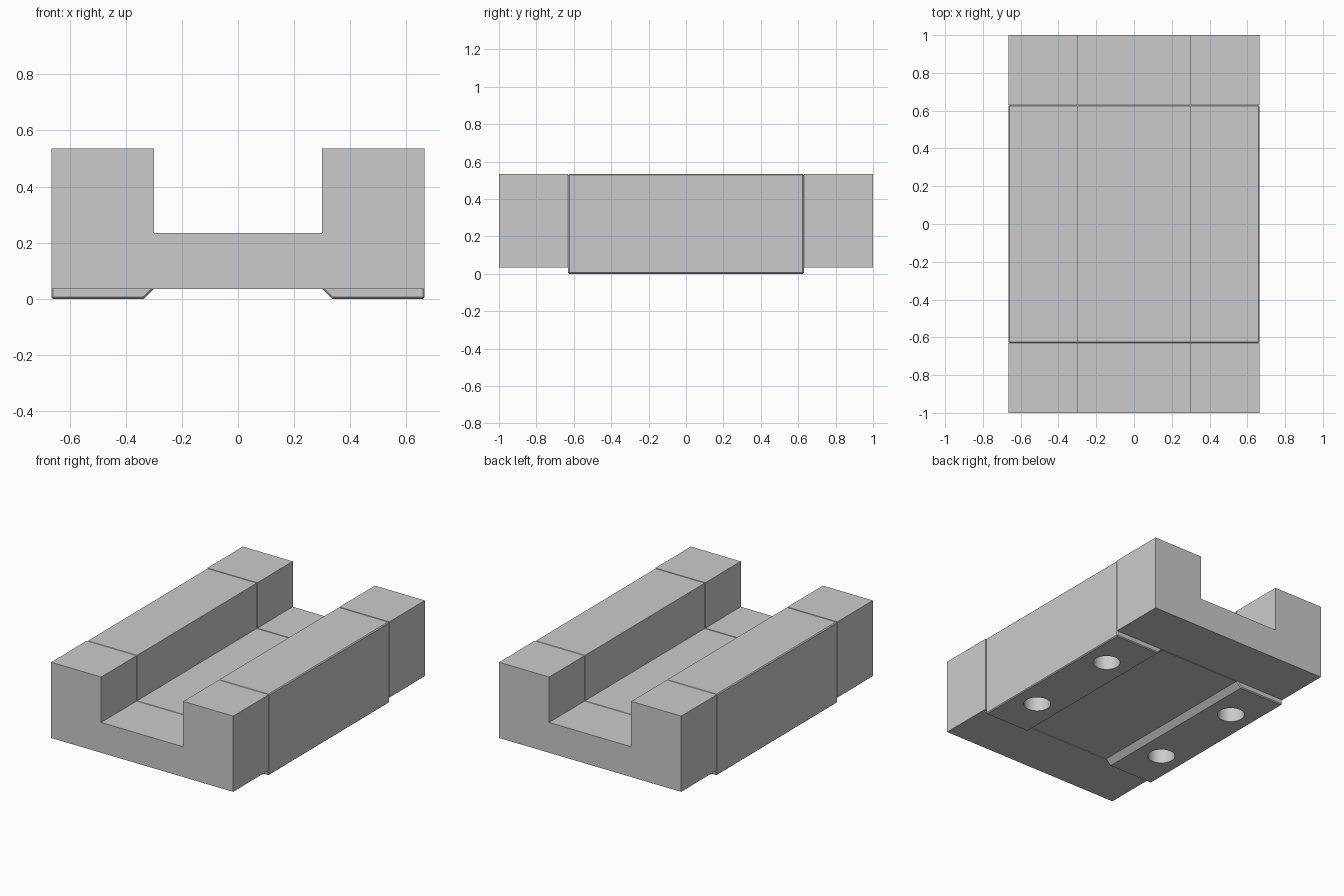
import bpy, bmesh

if "Cube" in bpy.data.objects:
    bpy.data.objects.remove(bpy.data.objects["Cube"])

W, CH = 0.665, 0.30            # half width, half channel width
TOP, FLOOR, BASE = 0.535, 0.235, 0.035
MID, END = 0.63, 1.0           # half length of block, end of caps


def extrude_profile(name, half, y0, y1, bevel=0.0):
    """Mirror a half profile (x, z) across x = 0 and extrude it along y."""
    pts = half + [(-x, z) for x, z in reversed(half)]
    bm = bmesh.new()
    face = bm.faces.new([bm.verts.new((x, y0, z)) for x, z in pts])
    ret = bmesh.ops.extrude_face_region(bm, geom=[face])
    new = [v for v in ret["geom"] if isinstance(v, bmesh.types.BMVert)]
    bmesh.ops.translate(bm, verts=new, vec=(0, y1 - y0, 0))
    bmesh.ops.recalc_face_normals(bm, faces=bm.faces)
    if bevel:
        # end outlines and the long outer corners
        edges = [e for e in bm.edges
                 if abs(e.verts[0].co.y - e.verts[1].co.y) < 1e-5
                 or all(abs(v.co.x) > W - 1e-4 for v in e.verts)]
        bmesh.ops.bevel(bm, geom=edges, offset=bevel, segments=1,
                        affect='EDGES', profile=0.5)
    mesh = bpy.data.meshes.new(name)
    bm.to_mesh(mesh)
    bm.free()
    ob = bpy.data.objects.new(name, mesh)
    bpy.context.collection.objects.link(ob)
    return ob


# end caps: plain U profile
cap_half = [(W, BASE), (W, TOP), (CH, TOP), (CH, FLOOR)]
extrude_profile("front_end_cap", cap_half, -END, -MID)
extrude_profile("back_end_cap", cap_half, MID, END)

# carriage block: U profile with two mounting pads underneath
block_half = [(CH, BASE), (CH + BASE, 0), (W, 0), (W, TOP), (CH, TOP), (CH, FLOOR)]
block = extrude_profile("carriage_block", block_half, -MID, MID, bevel=0.006)

# four blind mounting holes in the pads
for x in (-0.5, 0.5):
    for y in (-1 / 3, 1 / 3):
        bpy.ops.mesh.primitive_cylinder_add(vertices=48, radius=0.083, depth=0.5,
                                            location=(x, y, 0))
        cutter = bpy.context.object
        cutter.name = "hole_cutter"
        cutter.hide_render = True
        cutter.display_type = 'WIRE'
        mod = block.modifiers.new("mounting_hole", 'BOOLEAN')
        mod.operation = 'DIFFERENCE'
        mod.solver = 'EXACT'
        mod.object = cutter

# bake the holes, drop the cutters and smooth the hole walls
bpy.ops.object.select_all(action='DESELECT')
block.select_set(True)
bpy.context.view_layer.objects.active = block
for mod in list(block.modifiers):
    bpy.ops.object.modifier_apply(modifier=mod.name)
for ob in [o for o in bpy.data.objects if o.name.startswith("hole_cutter")]:
    bpy.data.objects.remove(ob)
bpy.ops.object.shade_smooth_by_angle()
